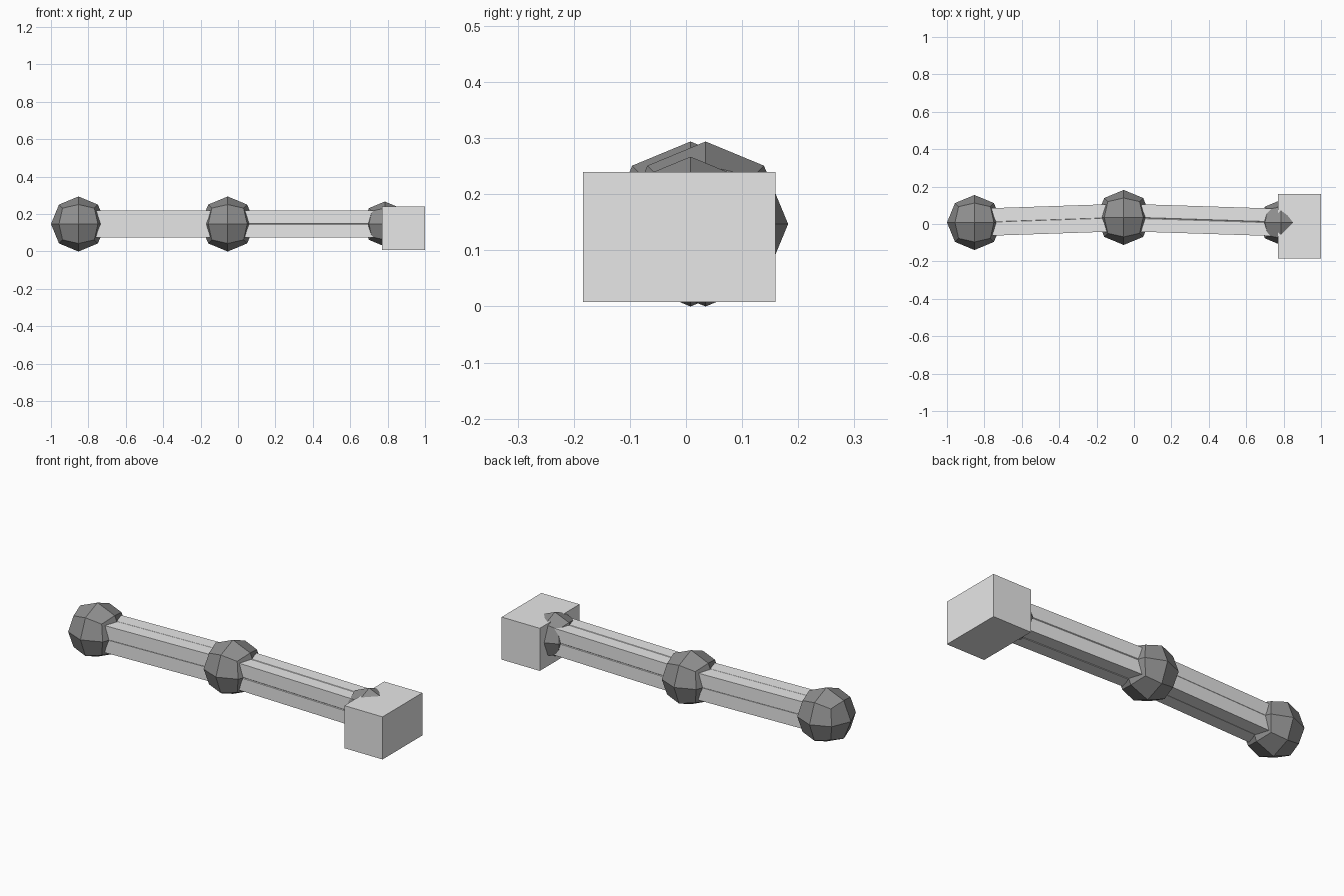
import bpy, bmesh, math
from mathutils import Vector, Matrix

if "Cube" in bpy.data.objects:
    bpy.data.objects.remove(bpy.data.objects["Cube"], do_unlink=True)


def material(name, value):
    m = bpy.data.materials.new(name)
    m.use_nodes = True
    colour = (value, value, value, 1)
    m.diffuse_color = colour
    m.node_tree.nodes["Principled BSDF"].inputs["Base Color"].default_value = colour
    return m


LIGHT = material("light grey", 0.8)
DARK = material("dark grey", 0.27)


def finish(name, bm, mat):
    bmesh.ops.recalc_face_normals(bm, faces=bm.faces)
    mesh = bpy.data.meshes.new(name)
    bm.to_mesh(mesh)
    bm.free()
    mesh.materials.append(mat)
    obj = bpy.data.objects.new(name, mesh)
    bpy.context.collection.objects.link(obj)
    return obj


# Joint ball: a cube cut once each way and pushed out to a sphere
def ball(name, centre, radius):
    bm = bmesh.new()
    bmesh.ops.create_cube(bm, size=2)
    bmesh.ops.subdivide_edges(bm, edges=bm.edges[:], cuts=1, use_grid_fill=True)
    for v in bm.verts:
        v.co = Vector(centre) + v.co.normalized() * radius
    finish(name, bm, DARK)


# Square beam between two joints, with a fine groove along each side
def beam(name, start, end, half, groove):
    g, d = groove / 2, groove / 2
    side = [(half, -half), (half, -g), (half - d, 0), (half, g)]
    profile = []
    for k in range(4):
        c, s = round(math.cos(k * math.pi / 2)), round(math.sin(k * math.pi / 2))
        profile += [(c * y - s * z, s * y + c * z) for y, z in side]
    bm = bmesh.new()
    rings = [[bm.verts.new(Vector(p) + Vector((0, y, z))) for y, z in profile]
             for p in (start, end)]
    n = len(profile)
    for i in range(n):
        j = (i + 1) % n
        bm.faces.new((rings[0][i], rings[0][j], rings[1][j], rings[1][i]))
    bm.faces.new(rings[0])
    bm.faces.new(rings[1])
    finish(name, bm, LIGHT)


Z = 0.147
shoulder = (-0.853, 0.008, Z)
elbow = (-0.055, 0.035, Z)
wrist = (0.785, 0.008, Z)

ball("shoulder_joint", shoulder, 0.147)
ball("elbow_joint", elbow, 0.147)
ball("wrist_joint", wrist, 0.12)

beam("upper_arm", shoulder, elbow, 0.0735, 0.002)
beam("forearm", elbow, wrist, 0.0735, 0.006)

# Hand block
bm = bmesh.new()
bmesh.ops.create_cube(bm, size=1, matrix=Matrix.Translation((0.885, -0.012, 0.124))
                      @ Matrix.Diagonal((0.23, 0.343, 0.232, 1)))
finish("hand_block", bm, LIGHT)
